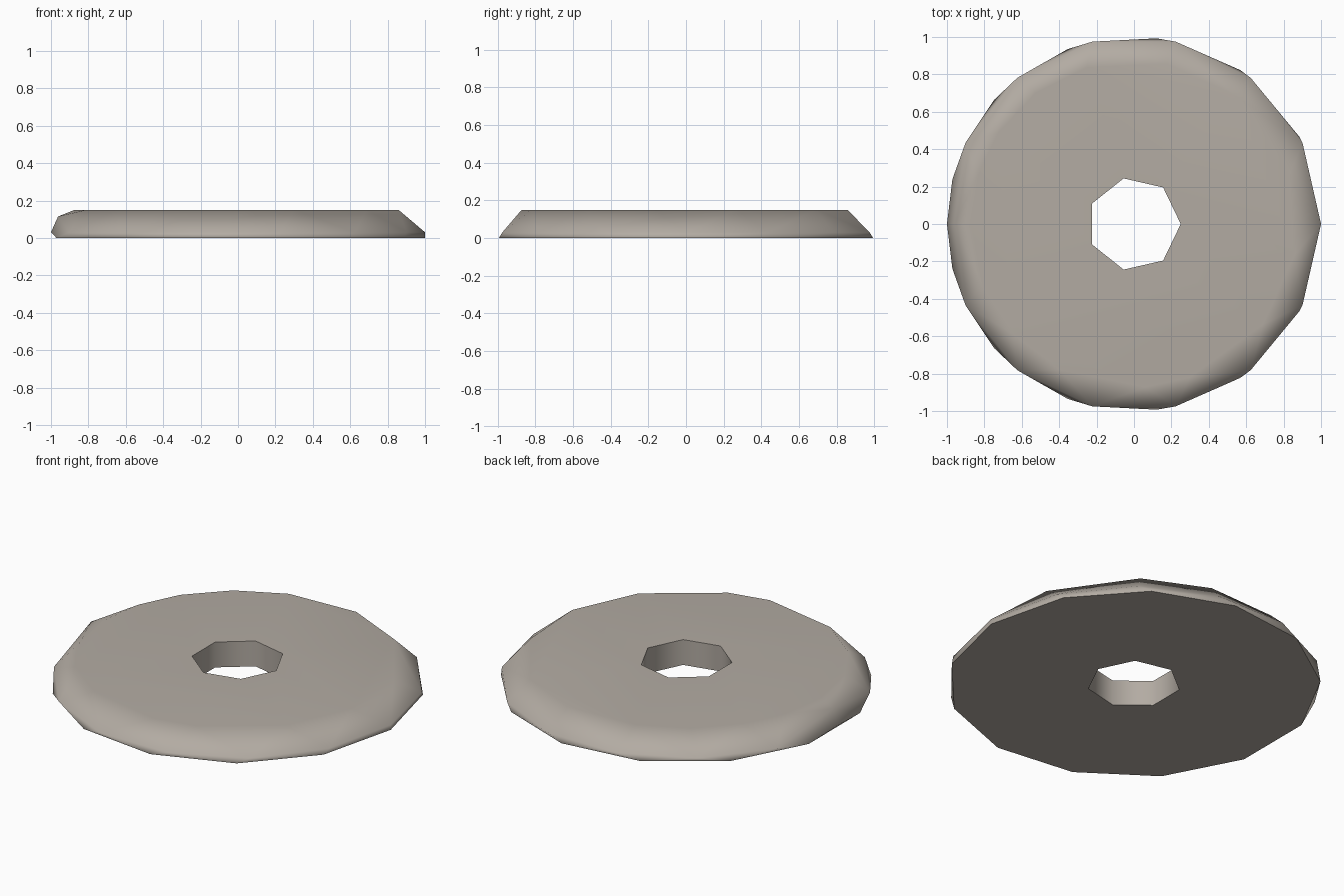
import bpy, bmesh
from math import radians, pi, cos, sin

if "Cube" in bpy.data.objects:
    bpy.data.objects.remove(bpy.data.objects["Cube"])

def ring(n, r, z):
    return [(r * cos(2 * pi * k / n), r * sin(2 * pi * k / n), z) for k in range(n)]

# Disc body: hull of a 13-sided base, a 14-sided rim and an uneven faceted top
top_angles = [-10.8, 17.6, 52.3, 78.5, 106.8, 126.7, 145.8, 162.4,
              181, 202, 222, 243, 274, 290, 322]
points = ring(13, 1.0, 0.0) + ring(14, 1.0, 0.03)
points += [(0.874 * cos(radians(a)), 0.874 * sin(radians(a)), 0.15) for a in top_angles]
points.append((-0.962, 0, 0.115))  # raised corner on the left rim

bm = bmesh.new()
for p in points:
    bm.verts.new(p)
bmesh.ops.convex_hull(bm, input=bm.verts[:])
bmesh.ops.dissolve_limit(bm, angle_limit=radians(0.5), verts=bm.verts[:], edges=bm.edges[:])
bmesh.ops.recalc_face_normals(bm, faces=bm.faces[:])
mesh = bpy.data.meshes.new("washer_disc")
bm.to_mesh(mesh)
bm.free()
disc = bpy.data.objects.new("washer_disc", mesh)
bpy.context.collection.objects.link(disc)

# Warm grey finish
mat = bpy.data.materials.new("warm_grey")
mat.diffuse_color = (0.45, 0.41, 0.365, 1)
mat.use_nodes = True
mat.node_tree.nodes["Principled BSDF"].inputs["Base Color"].default_value = mat.diffuse_color
mesh.materials.append(mat)

# Seven-sided centre hole, with a corner pointing to +x
bm = bmesh.new()
low = [bm.verts.new(p) for p in ring(7, 0.25, -0.1)]
high = [bm.verts.new(p) for p in ring(7, 0.25, 0.3)]
bm.faces.new(low[::-1])
bm.faces.new(high)
for i in range(7):
    j = (i + 1) % 7
    bm.faces.new((low[i], low[j], high[j], high[i]))
cut_mesh = bpy.data.meshes.new("hole_cutter")
bm.to_mesh(cut_mesh)
bm.free()
cut_mesh.materials.append(mat)
cutter = bpy.data.objects.new("hole_cutter", cut_mesh)
bpy.context.collection.objects.link(cutter)
cutter.hide_render = True

mod = disc.modifiers.new("centre_hole", 'BOOLEAN')
mod.operation = 'DIFFERENCE'
mod.solver = 'EXACT'
mod.object = cutter
bpy.context.view_layer.objects.active = disc
disc.select_set(True)
bpy.ops.object.modifier_apply(modifier=mod.name)
bpy.data.objects.remove(cutter)

# Soft rim that blends into a flat top; sharp base outline and hole edges
bm = bmesh.new()
bm.from_mesh(disc.data)
for f in bm.faces:
    f.smooth = True
for e in bm.edges:
    on_base = all(abs(v.co.z) < 1e-4 for v in e.verts)
    at_hole = all(v.co.xy.length < 0.3 for v in e.verts)
    on_top = all(v.co.z > 0.149 for v in e.verts)
    e.smooth = not (on_base or (at_hole and on_top))
bm.to_mesh(disc.data)
bm.free()
weighted = disc.modifiers.new("flat_top_shading", 'WEIGHTED_NORMAL')
weighted.mode = 'FACE_AREA'
weighted.weight = 50
weighted.keep_sharp = True
bpy.ops.object.modifier_apply(modifier=weighted.name)
